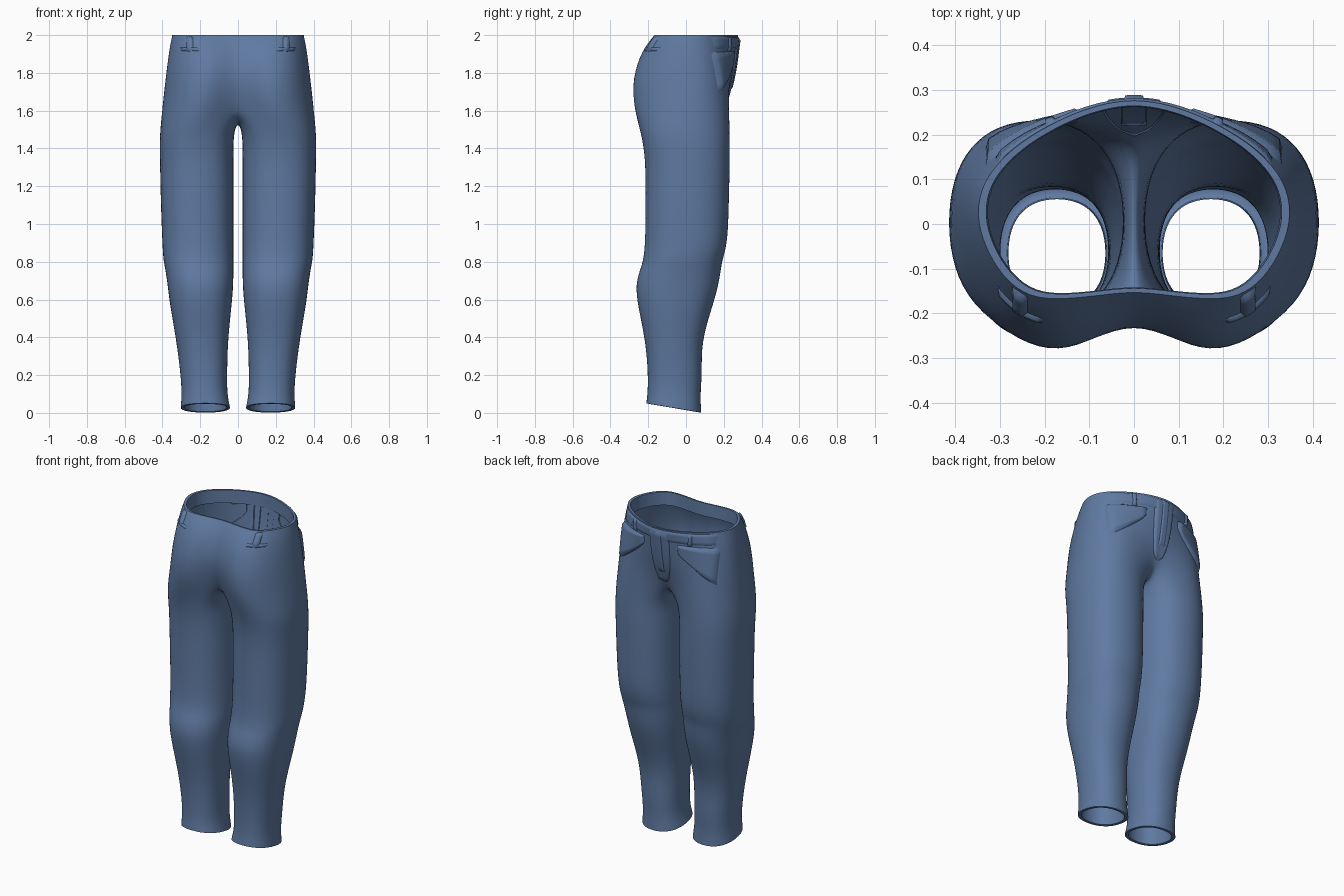
import bpy, bmesh, math
from mathutils import Vector
from mathutils.bvhtree import BVHTree

if "Cube" in bpy.data.objects:
    bpy.data.objects.remove(bpy.data.objects["Cube"])

denim = bpy.data.materials.new("denim blue")
denim.diffuse_color = (0.115, 0.195, 0.36, 1)
denim.use_nodes = True
denim.node_tree.nodes["Principled BSDF"].inputs["Base Color"].default_value = denim.diffuse_color


def add_object(name, bm):
    me = bpy.data.meshes.new(name)
    bm.to_mesh(me)
    bm.free()
    me.materials.append(denim)
    ob = bpy.data.objects.new(name, me)
    bpy.context.collection.objects.link(ob)
    return ob


def resample(pts, n):
    """Catmull-Rom curve through pts, cut into n evenly spaced points."""
    p = [Vector(q) for q in pts]
    p = [Vector((-p[1].x, p[1].y))] + p + [Vector((-p[-2].x, p[-2].y))]
    fine = []
    for i in range(1, len(p) - 2):
        a, b, c, d = p[i - 1:i + 3]
        for s in range(12):
            t = s / 12
            fine.append(0.5 * (2 * b + (c - a) * t + (2 * a - 5 * b + 4 * c - d) * t * t
                               + (3 * b - a - 3 * c + d) * t ** 3))
    fine.append(p[-2])
    dist = [0]
    for a, b in zip(fine, fine[1:]):
        dist.append(dist[-1] + (b - a).length)
    out = []
    for k in range(n):
        want = dist[-1] * k / (n - 1)
        i = min(range(len(dist)), key=lambda j: abs(dist[j] - want))
        out.append(fine[i].copy())
    out[0].x = out[-1].x = 0
    return out


# Hip half-outlines, from centre of the seat round to the fly
HIPS = [
    (2.00, [(0, -.15), (.12, -.165), (.235, -.165), (.315, -.09), (.355, .03), (.33, .11), (.25, .185), (.13, .25), (0, .28)]),
    (1.92, [(0, -.20), (.13, -.24), (.24, -.22), (.33, -.12), (.372, .03), (.345, .12), (.255, .195), (.13, .245), (0, .27)]),
    (1.77, [(0, -.235), (.15, -.292), (.25, -.268), (.348, -.15), (.388, .03), (.36, .14), (.265, .21), (.13, .235), (0, .25)]),
    (1.62, [(0, -.19), (.16, -.288), (.265, -.262), (.365, -.15), (.405, .03), (.375, .14), (.275, .225), (.13, .225), (0, .19)]),
]
# Leg sections: height, inner x, outer x, y behind, y ahead
LEGS = [
    (1.48, .025, .415, -.237, .23), (1.35, .025, .413, -.213, .232),
    (1.10, .025, .408, -.213, .226), (.90, .025, .40, -.215, .22),
    (.81, .025, .395, -.225, .192), (.765, .025, .385, -.24, .185),
    (.68, .025, .372, -.267, .172), (.57, .034, .36, -.255, .142),
    (.38, .055, .325, -.213, .080), (.20, .058, .303, -.20, .085),
    (.10, .058, .297, -.203, .075), (0, .042, .303, -.21, .08),
]
N = 13


def leg_ring(x0, x1, y0, y1, grow=1.024):
    cx, cy = (x0 + x1) / 2, (y0 + y1) / 2
    rx, ry = (x1 - x0) / 2 * grow, (y1 - y0) / 2 * grow
    pw = lambda v: math.copysign(abs(v) ** 0.87, v)
    return [(cx + rx * pw(math.cos(a)), cy + ry * pw(math.sin(a)))
            for a in (math.radians(-135 + 22.5 * k) for k in range(16))]


# Trousers: right half lofted from waist to hem, then mirrored
bm = bmesh.new()
crease = bm.edges.layers.float.new("crease_edge")


def loft(a, b, closed):
    n = len(a)
    for i in range(n if closed else n - 1):
        j = (i + 1) % n
        bm.faces.new((a[i], a[j], b[j], b[i]))


def sharpen(ring, closed, amount=1.0):
    for i in range(len(ring) if closed else len(ring) - 1):
        e = bm.edges.get((ring[i], ring[(i + 1) % len(ring)]))
        e[crease] = amount
        e.smooth = False


rings = []
top = resample(HIPS[0][1], N)
for z, s in ((1.92, .94), (2.0, .95)):              # turned-in waist lining
    rings.append([bm.verts.new((p.x * s, .04 + (p.y - .04) * s, z)) for p in top])
for z, outline in HIPS:
    rings.append([bm.verts.new((p.x, p.y, z)) for p in resample(outline, N)])
for a, b in zip(rings, rings[1:]):
    loft(a, b, False)
sharpen(rings[1], False)
sharpen(rings[2], False)

crotch = [bm.verts.new((0, y, z)) for y, z in ((.11, 1.56), (0, 1.54), (-.11, 1.55))]
prev = rings[-1] + crotch
for z, x0, x1, y0, y1 in LEGS:
    ring = [bm.verts.new((x, y, z + (max(0, .085 - y) * .17 if z < .05 else 0)))
            for x, y in leg_ring(x0, x1, y0, y1)]
    loft(prev, ring, True)
    prev = ring
hem = prev
x0, x1, y0, y1 = LEGS[-1][1:]
for lift, shrink in ((0, .87), (.12, .85)):         # turned-in hem lining
    ring = [bm.verts.new((x, y, max(0, .085 - y) * .17 + lift))
            for x, y in leg_ring(x0, x1, y0, y1, shrink)]
    loft(prev, ring, True)
    prev = ring
    if lift == 0:
        sharpen(ring, True, .7)
sharpen(hem, True, .8)
bmesh.ops.recalc_face_normals(bm, faces=bm.faces)
probe = max(bm.faces, key=lambda f: f.calc_center_median().x)
if probe.normal.x < 0:
    bmesh.ops.reverse_faces(bm, faces=bm.faces)
for f in bm.faces:
    f.smooth = True
trousers = add_object("trousers", bm)
mir = trousers.modifiers.new("mirror", 'MIRROR')
mir.use_clip = True
sub = trousers.modifiers.new("smooth", 'SUBSURF')
sub.levels = sub.render_levels = 2

bpy.context.view_layer.update()
tree = BVHTree.FromObject(trousers, bpy.context.evaluated_depsgraph_get())


def patch(name, side, shape, height, nu=10, nv=8):
    """Raised cloth patch laid on the +y or -y side; shape(u, v) gives x, z."""
    bm = bmesh.new()
    grid = []
    for i in range(nu + 1):
        row = []
        for j in range(nv + 1):
            x, z = shape(i / nu, j / nv)
            hit, nor, _, _ = tree.ray_cast(Vector((x, side * 2, min(z, 1.994))), Vector((0, -side, 0)))
            if hit is None:
                bm.free()
                return
            if nor.y * side < 0:
                nor = -nor
            edge = i in (0, nu) or j in (0, nv)
            p = hit + nor * (-.004 if edge else height)
            p.z = min(p.z, 2.0)
            row.append(bm.verts.new(p))
        grid.append(row)
    for i in range(nu):
        for j in range(nv):
            f = bm.faces.new((grid[i][j], grid[i + 1][j], grid[i + 1][j + 1], grid[i][j + 1]))
            f.smooth = True
    bmesh.ops.recalc_face_normals(bm, faces=bm.faces)
    if sum(f.normal.y for f in bm.faces) * side < 0:
        bmesh.ops.reverse_faces(bm, faces=bm.faces)
    add_object(name, bm)


def strip(x0, x1, z0, z1):
    return lambda u, v: (x0 + (x1 - x0) * u, z0 + (z1 - z0) * v)


# Waistband across the fly side
patch("waistband", 1, strip(-.32, .32, 1.92, 2.0), .007, 24, 6)
# Fly flap, narrowing to a rounded tip, with a centre placket
patch("fly", 1, lambda u, v: ((2 * u - 1) * .07 * (1 - (1 - v) ** 3) ** .5 + 0.0,
                              1.63 + .37 * v), .011, 10, 14)
patch("fly_placket", 1, strip(-.028, .028, 1.70, 2.0), .016, 6, 12)

for s, label in ((1, "right"), (-1, "left")):
    # Slanted pocket pouch
    patch(label + "_pocket", 1,
          lambda u, v: (s * (.11 + .225 * u), 1.915 - v * (.04 + .19 * u ** .8)), .015, 12, 10)
    # Belt loops
    patch(label + "_seat_loop", -1, strip(s * .235, s * .275, 1.91, 2.0), .012, 4, 6)
    patch(label + "_seat_tab", -1, strip(s * .20, s * .31, 1.915, 1.935), .008, 8, 4)
    patch(label + "_fly_loop", 1, strip(s * .17, s * .20, 1.91, 2.0), .015, 4, 6)
